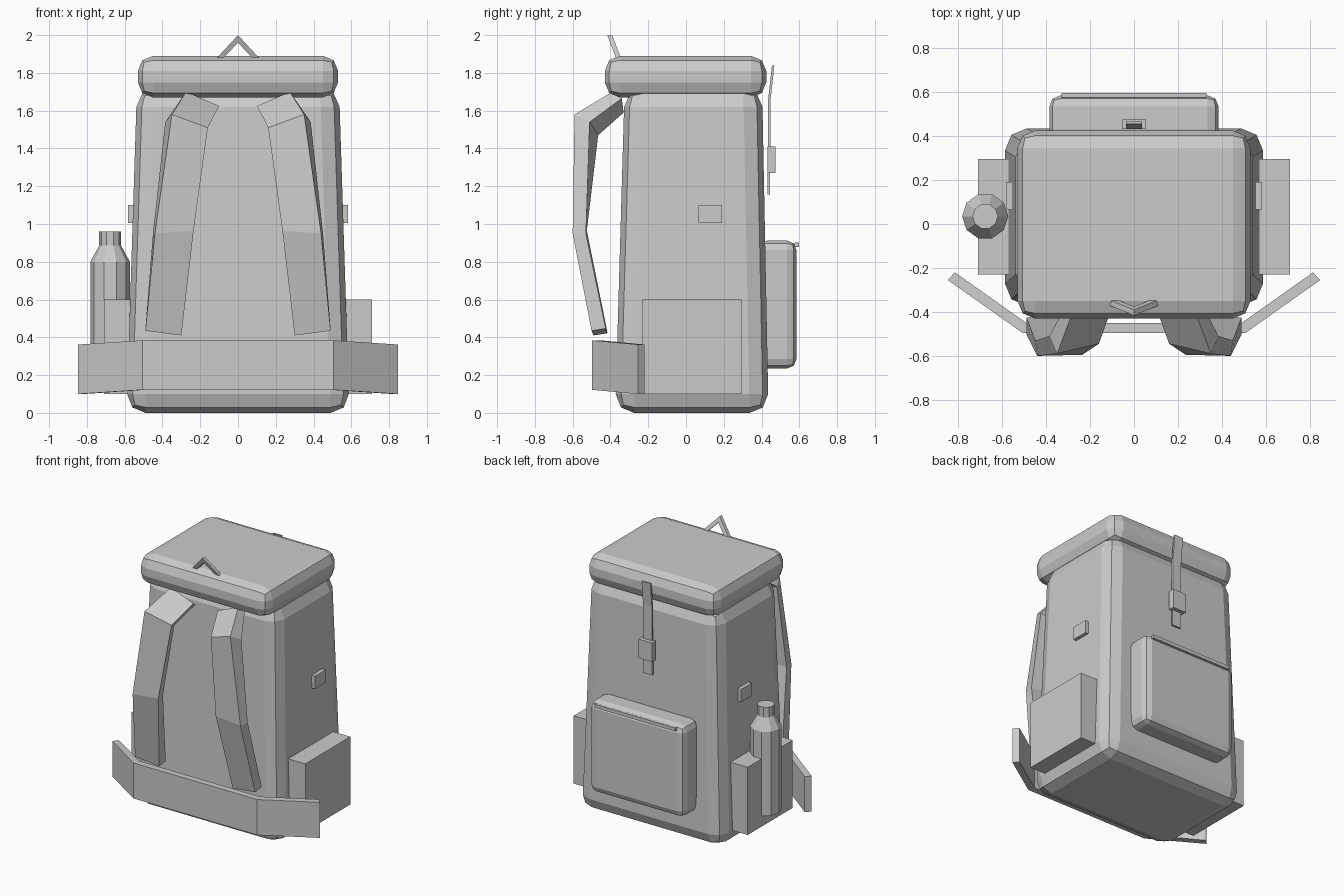
import bpy, bmesh, math
from mathutils import Vector

cube = bpy.data.objects.get("Cube")
if cube:
    bpy.data.objects.remove(cube, do_unlink=True)

grey = bpy.data.materials.new("plain_grey")
grey.use_nodes = True
grey.diffuse_color = (0.6, 0.6, 0.6, 1)
grey.node_tree.nodes["Principled BSDF"].inputs["Base Color"].default_value = (0.6, 0.6, 0.6, 1)


def finish(bm, name):
    bmesh.ops.recalc_face_normals(bm, faces=bm.faces)
    mesh = bpy.data.meshes.new(name)
    bm.to_mesh(mesh)
    bm.free()
    mesh.materials.append(grey)
    obj = bpy.data.objects.new(name, mesh)
    bpy.context.collection.objects.link(obj)
    return obj


def loft(name, rings):
    """Closed solid through a row of rings with equal point counts."""
    bm = bmesh.new()
    loops = [[bm.verts.new(p) for p in ring] for ring in rings]
    n = len(loops[0])
    for a, b in zip(loops, loops[1:]):
        for i in range(n):
            j = (i + 1) % n
            bm.faces.new((a[i], a[j], b[j], b[i]))
    bm.faces.new(loops[0])
    bm.faces.new(loops[-1])
    return finish(bm, name)


def rect(x0, x1, y0, y1, z):
    return [(x0, y0, z), (x1, y0, z), (x1, y1, z), (x0, y1, z)]


def box(name, x, y, z, bevel=0.0, top=None):
    """Box from ranges; top gives the x and y ranges of a tapered upper end."""
    tx, ty = top or (x, y)
    obj = loft(name, [rect(*x, *y, z[0]), rect(*tx, *ty, z[1])])
    if bevel:
        mod = obj.modifiers.new("rounded_edges", "BEVEL")
        mod.width = bevel
        mod.segments = 2
        mod.limit_method = "NONE"
    return obj


# Main bag, lid and back pocket
box("main_bag", (-.59, .59), (-.375, .437), (0, 1.72), .1,
    top=((-.535, .535), (-.325, .403)))
box("lid", (-.53, .53), (-.43, .425), (1.67, 1.89), .08)
box("back_pocket", (-.385, .385), (.38, .585), (.235, .912), .05)
box("pocket_zip", (-.33, .33), (.575, .597), (.878, .903))

# Side pockets and side tabs
for side, s in (("left", 1), ("right", -1)):
    box(side + "_side_pocket", sorted((s * .5, s * .71)), (-.23, .295), (.1, .6))
    box(side + "_side_tab", sorted((s * .53, s * .583)), (.065, .19), (1.005, 1.1))

# Bottle in the right pocket
rings = []
for r, z in ((.105, .18), (.105, .8), (.058, .885), (.058, .96)):
    rings.append([(-.677 + r * math.cos(i * math.tau / 10),
                   .035 + r * math.sin(i * math.tau / 10), z) for i in range(10)])
loft("bottle", rings)

# Lid strap and buckle
path = ((.455, 1.84), (.435, 1.66), (.432, 1.155))
loft("lid_strap", [rect(-.036, .036, y, y + .013, z) for y, z in path])
box("strap_buckle", (-.055, .055), (.432, .475), (1.27, 1.41))

# Carry handle: bent bar leaning forward
rings = []
for x_out, z_out, x_in, z_in in ((-.12, 1.87, -.085, 1.87), (0, 2, 0, 1.96), (.12, 1.87, .085, 1.87)):
    ring = []
    for x, z, dy in ((x_out, z_out, 0), (x_in, z_in, 0), (x_in, z_in, .026), (x_out, z_out, .026)):
        ring.append((x, -.375 - (z - 1.89) * .38 + dy, z))
    rings.append(ring)
loft("carry_handle", rings)

# Hip belt with swept-back wings
rings = []
for x, y, xi, yi, z in ((.847, -.255, .815, -.22, .1), (.505, -.497, .49, -.45, .122)):
    rings.append([(x, y, z), (xi, yi, z), (xi, yi, z + .262), (x, y, z + .262)])
mirrored = [[(-x, y, z) for x, y, z in ring] for ring in reversed(rings)]
loft("hip_belt", rings + mirrored)

# Shoulder straps: inner front corner, outer front corner, thickness
sections = (
    ((.1, -.38, 1.625), (.275, -.39, 1.7), (.02, .05, -.035)),
    ((.16, -.545, 1.51), (.35, -.59, 1.58), (.035, .08, -.04)),
    ((.235, -.595, .965), (.44, -.6, .95), (.01, .07, 0)),
    ((.3, -.49, .41), (.49, -.5, .435), (0, .075, .012)),
)
for side, s in (("left", 1), ("right", -1)):
    rings = []
    for inner, outer, depth in sections:
        a, b, d = Vector(inner), Vector(outer), Vector(depth)
        rings.append([(s * p.x, p.y, p.z) for p in (a, b, b + d, a + d)])
    loft(side + "_shoulder_strap", rings)
